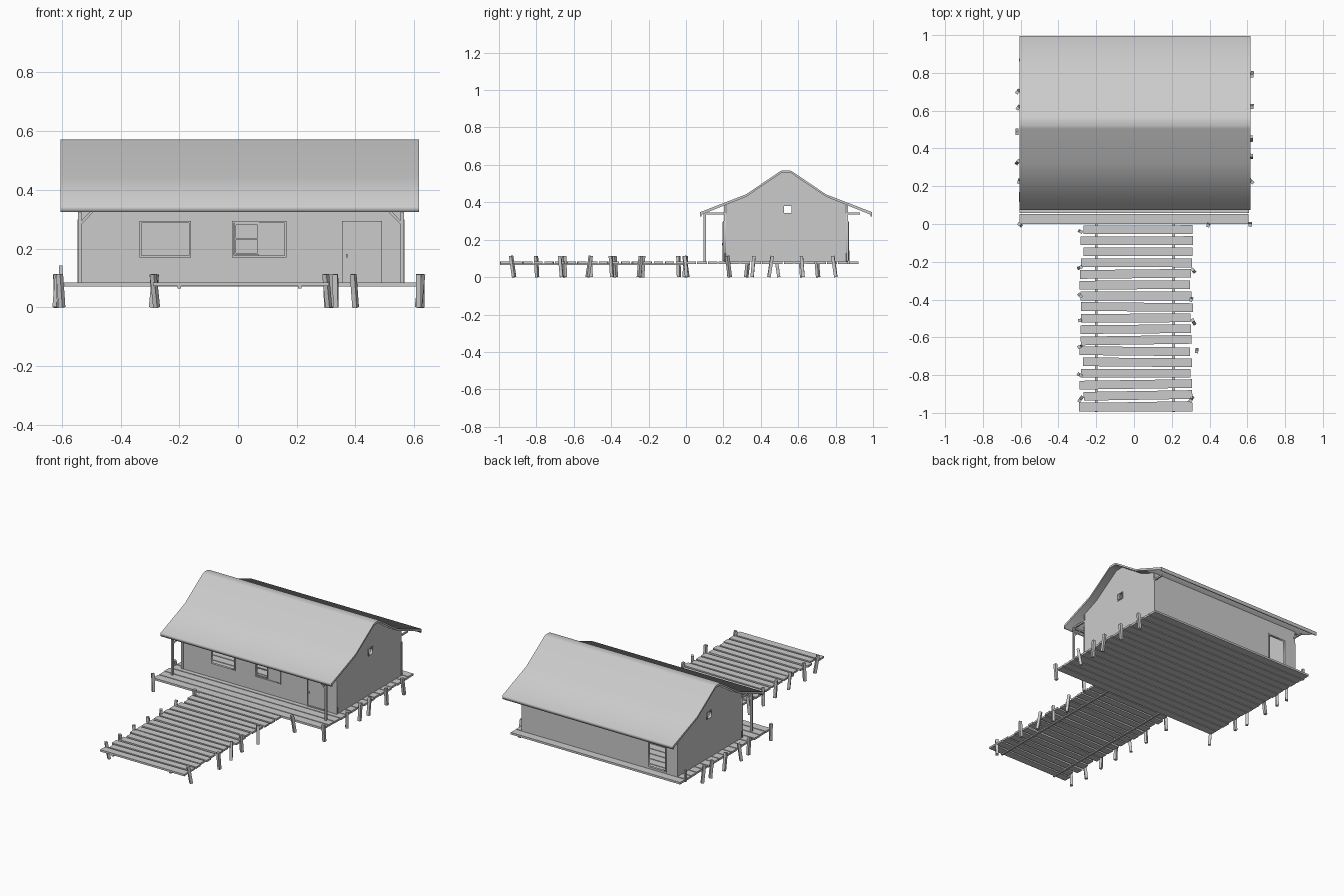
import bpy, math, random
from mathutils import Matrix, Vector

random.seed(4)
FRONT = Matrix(((1, 0, 0), (0, 0, -1), (0, 1, 0)))   # profile drawn in x, z
SIDE = Matrix(((0, 0, 1), (1, 0, 0), (0, 1, 0)))     # profile drawn in y, z


def box(name, x0, x1, y0, y1, z0, z1, rot=(0, 0, 0)):
    bpy.ops.mesh.primitive_cube_add(size=1, rotation=rot,
                                    location=((x0 + x1) / 2, (y0 + y1) / 2, (z0 + z1) / 2))
    o = bpy.context.object
    o.name = name
    o.scale = (x1 - x0, y1 - y0, z1 - z0)
    return o


def beam(name, a, b, w):
    a, b = Vector(a), Vector(b)
    bpy.ops.mesh.primitive_cube_add(size=1, location=(a + b) / 2)
    o = bpy.context.object
    o.name = name
    o.rotation_euler = (b - a).to_track_quat('Z', 'Y').to_euler()
    o.scale = (w, w, (b - a).length)


def rect(x0, x1, z0, z1):
    return [(x0, z0), (x1, z0), (x1, z1), (x0, z1)]


def panel(name, loops, thick, frame, loc):
    """Flat plate from an outline plus optional holes."""
    cu = bpy.data.curves.new(name, 'CURVE')
    cu.dimensions, cu.fill_mode, cu.extrude = '2D', 'BOTH', thick / 2
    for pts in loops:
        s = cu.splines.new('POLY')
        s.points.add(len(pts) - 1)
        for p, q in zip(s.points, pts):
            p.co = (q[0], q[1], 0, 1)
        s.use_cyclic_u = True
    o = bpy.data.objects.new(name, cu)
    bpy.context.collection.objects.link(o)
    o.matrix_world = Matrix.Translation(loc) @ frame.to_4x4()
    bpy.ops.object.select_all(action='DESELECT')
    o.select_set(True)
    bpy.context.view_layer.objects.active = o
    bpy.ops.object.convert(target='MESH')


def trim(name, x0, x1, z0, z1, y, w=0.007, t=0.016):
    panel(name, [rect(x0, x1, z0, z1), rect(x0 + w, x1 - w, z0 + w, z1 - w)], t, FRONT, (0, y, 0))


# Roof: kinked gable profile
half = [(0.46, 0.347), (0.213, 0.443), (0.03, 0.567), (0.014, 0.571)]
under = [(0.46, 0.325), (0.452, 0.325), (0.45, 0.335), (0.213, 0.430), (0.027, 0.556)]
C = 0.535
roof = ([(C - d, z) for d, z in half] + [(C + d, z) for d, z in reversed(half)]
        + [(C + d, z) for d, z in under] + [(C - d, z) for d, z in reversed(under)])
panel("roof", [roof], 1.222, SIDE, (0.006, 0, 0))

# House walls with window and door openings
L, R = -0.545, 0.565
win1, win2 = (-0.335, -0.16, 0.17, 0.295), (-0.02, 0.165, 0.17, 0.295)
door, back_door = (0.355, 0.49, 0.085, 0.295), (-0.467, -0.335, 0.09, 0.295)
wall = rect(L, R, 0.083, 0.387)
panel("front_wall", [wall, rect(*win1), rect(*win2)], 0.01, FRONT, (0, 0.208, 0))
panel("back_wall", [wall, rect(*back_door)], 0.01, FRONT, (0, 0.86, 0))
gable = [(0.203, 0.083), (0.203, 0.383), (0.322, 0.431), (0.508, 0.558),
         (0.562, 0.558), (0.748, 0.431), (0.865, 0.385), (0.865, 0.083)]
for x in (L + 0.005, R - 0.005):
    panel("gable_wall", [gable, rect(0.523, 0.565, 0.34, 0.383)], 0.01, SIDE, (x, 0, 0))
    panel("gable_vent_frame", [rect(0.52, 0.568, 0.337, 0.386), rect(0.525, 0.563, 0.342, 0.381)],
          0.018, SIDE, (x, 0, 0))

# Window and door trims, sash, shutter, door leaf
trim("window_frame_left", *win1, 0.205)
trim("window_frame_right", *win2, 0.205)
trim("sash_frame", -0.012, 0.072, 0.18, 0.287, 0.205, 0.006, 0.01)
box("sash_bar", -0.008, 0.068, 0.202, 0.208, 0.231, 0.237)
box("sliding_shutter", 0.07, 0.16, 0.203, 0.211, 0.176, 0.29)
trim("front_door_frame", *door, 0.203)
box("front_door", 0.362, 0.483, 0.199, 0.204, 0.088, 0.288)
box("door_handle", 0.367, 0.373, 0.193, 0.2, 0.17, 0.182)
trim("back_door_frame", *back_door, 0.863)

# Corner boards, porch posts, braces and eave beams
for x, s in ((L + 0.006, 1), (R - 0.006, -1)):
    box("corner_board", x - 0.008, x + 0.008, 0.199, 0.207, 0.085, 0.3)
    box("corner_board", x - 0.008, x + 0.008, 0.858, 0.868, 0.085, 0.3)
    box("porch_post", x - 0.006, x + 0.006, 0.094, 0.106, 0.084, 0.345)
    beam("porch_brace", (x, 0.1, 0.283), (x + s * 0.045, 0.1, 0.33), 0.009)
    box("eave_beam", x - 0.005, x + 0.005, 0.1, 0.205, 0.335, 0.345)
    box("eave_beam", x - 0.005, x + 0.005, 0.86, 0.93, 0.335, 0.345)
box("porch_header", L, R, 0.095, 0.105, 0.333, 0.345)

# House deck planks
for i in range(16):
    y = 0.001 + i * 0.058
    box("deck_plank", -0.605 + random.uniform(-0.004, 0.006), 0.612 + random.uniform(-0.006, 0.004),
        y, y + 0.052, 0.071, 0.084)

# Pier planks, slightly crooked, on two stringers
for i in range(17):
    y = -0.03 - i * 0.0585
    box("pier_plank", -0.28 + random.uniform(-0.01, 0.015), 0.303 + random.uniform(-0.007, 0.01),
        y - 0.023, y + 0.023, 0.072, 0.084, (0, 0, random.uniform(-0.018, 0.018)))
box("pier_end_plank", -0.29, 0.31, -0.992, -0.945, 0.072, 0.084)
for x in (-0.2, 0.21):
    box("pier_stringer", x - 0.006, x + 0.006, -0.995, 0.0, 0.065, 0.073)

# Mooring piles around the pier and deck, a little tilted
piles = [(-0.283, -0.04), (-0.285, -0.23), (-0.285, -0.38), (-0.285, -0.51), (-0.287, -0.65),
         (-0.285, -0.80), (-0.285, -0.93), (0.313, -0.245), (0.302, -0.40), (0.313, -0.515),
         (0.332, -0.672), (0.302, -0.93), (-0.605, -0.003), (0.395, -0.003), (0.615, -0.003),
         (0.622, 0.225), (0.622, 0.36), (0.62, 0.455), (0.625, 0.62), (0.625, 0.79),
         (-0.608, 0.225), (-0.614, 0.33), (-0.62, 0.485), (-0.613, 0.615), (-0.616, 0.70)]
for x, y in piles:
    dx, dy = random.uniform(-0.008, 0.008), random.uniform(-0.012, 0.012)
    beam("pile", (x - dx, y - dy, 0.0), (x + dx / 2, y + dy / 2, 0.113), 0.017)
box("tall_pile", -0.61, -0.597, 0.86, 0.875, 0.07, 0.143)
